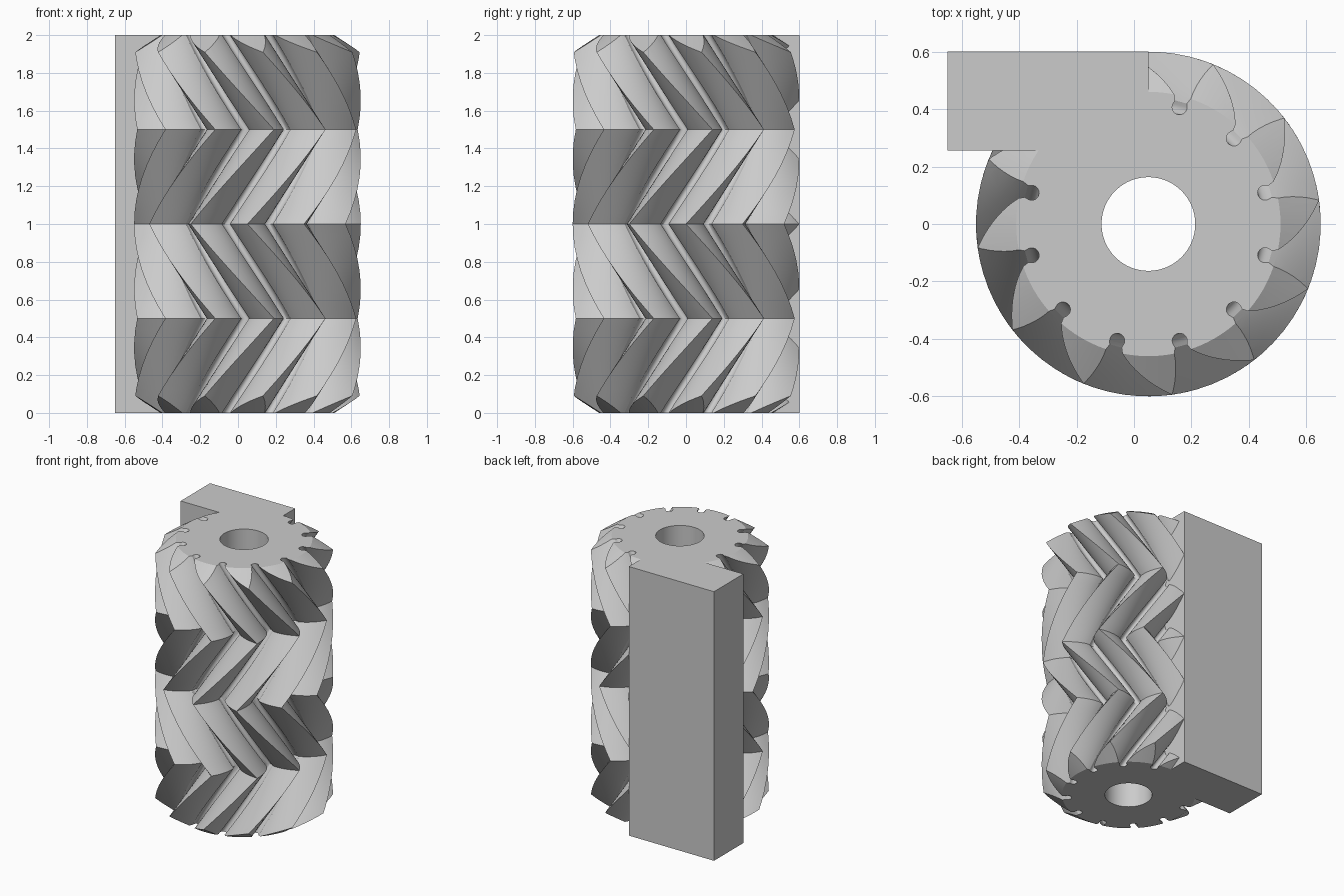
import bpy, bmesh
from math import pi, sin, cos, tan, acos, asin, radians

old = bpy.data.objects.get("Cube")
if old:
    bpy.data.objects.remove(old, do_unlink=True)

TEETH = 12
HEIGHT = 2.0
CX = 0.05                  # gear axis
TIP_R, BASE_R = 0.6, 0.421
ROOT_R = 0.026             # rounding at the bottom of a groove
TWIST = radians(43.5)      # swing of the teeth in each half-unit band

steel = bpy.data.materials.new("light_grey")
steel.use_nodes = True
steel.diffuse_color = (0.6, 0.6, 0.6, 1)
steel.node_tree.nodes["Principled BSDF"].inputs["Base Color"].default_value = (0.6, 0.6, 0.6, 1)


def make_object(name, bm):
    bmesh.ops.recalc_face_normals(bm, faces=bm.faces)
    mesh = bpy.data.meshes.new(name)
    bm.to_mesh(mesh)
    bm.free()
    mesh.materials.append(steel)
    obj = bpy.data.objects.new(name, mesh)
    bpy.context.collection.objects.link(obj)
    return obj


def loft(name, rings, loop=False):
    """Skin closed rings of points; cap the ends, or join last to first."""
    bm = bmesh.new()
    rows = [[bm.verts.new(p) for p in ring] for ring in rings]
    pairs = list(zip(rows, rows[1:]))
    if loop:
        pairs.append((rows[-1], rows[0]))
    else:
        bm.faces.new(rows[0][::-1])
        bm.faces.new(rows[-1])
    for a, b in pairs:
        n = len(a)
        for i in range(n):
            j = (i + 1) % n
            bm.faces.new((a[i], a[j], b[j], b[i]))
    return make_object(name, bm)


def combine(obj, other, operation):
    mod = obj.modifiers.new(operation, 'BOOLEAN')
    mod.operation, mod.object, mod.solver = operation, other, 'EXACT'
    bpy.ops.object.select_all(action='DESELECT')
    bpy.context.view_layer.objects.active = obj
    obj.select_set(True)
    bpy.ops.object.modifier_apply(modifier=mod.name)
    bpy.data.objects.remove(other, do_unlink=True)


def involute(r):
    a = acos(min(1, BASE_R / r))
    return tan(a) - a


# Half a groove: round root, then involute flank up to the pointed crest
half = []
for i in range(1, 8):
    a = radians(15 * i)
    r = BASE_R - ROOT_R * cos(a)
    half.append((r, asin(ROOT_R * sin(a) / r)))
for i in range(9):
    r = 0.44 + (TIP_R - 0.44) * i / 8
    half.append((r, pi / TEETH * (1 if i == 8 else 0) if i == 8
                 else pi / TEETH - (involute(TIP_R) - involute(r))))
groove = [(r, -t) for r, t in half[-2::-1]] + [(BASE_R - ROOT_R, 0)] + half
profile = [(r, t + (k + 0.5) * 2 * pi / TEETH) for k in range(TEETH) for r, t in groove]


# Herringbone column: the profile swings back and forth with height
def swing(z):
    return TWIST * (1 - abs((z % 1) - 0.5) * 2)


levels = [-0.02] + [HEIGHT * i / 32 for i in range(33)] + [HEIGHT + 0.02]
gear = loft("herringbone_gear", [
    [(CX + r * cos(t + swing(z)), r * sin(t + swing(z)), z) for r, t in profile]
    for z in levels])

# Turned blank with a bore and chamfered ends trims the column
section = [(0.163, 0), (0.46, 0), (0.62, 0.104)]
section += [(r, HEIGHT - z) for r, z in section[::-1]]
SIDES = 96
blank = loft("blank", [
    [(CX + r * cos(2 * pi * k / SIDES), r * sin(2 * pi * k / SIDES), z)
     for k in range(SIDES)] for r, z in section], loop=True)
combine(gear, blank, 'INTERSECT')

# Rectangular block joined to the back left of the gear
bm = bmesh.new()
bmesh.ops.create_cube(bm, size=1)
x0, x1, y0, y1 = -0.65, CX, 0.255, 0.6
for v in bm.verts:
    v.co = (x1 if v.co.x > 0 else x0, y1 if v.co.y > 0 else y0,
            HEIGHT if v.co.z > 0 else 0)
block = make_object("side_block", bm)
combine(gear, block, 'UNION')

bpy.ops.object.shade_smooth_by_angle(angle=radians(30))
